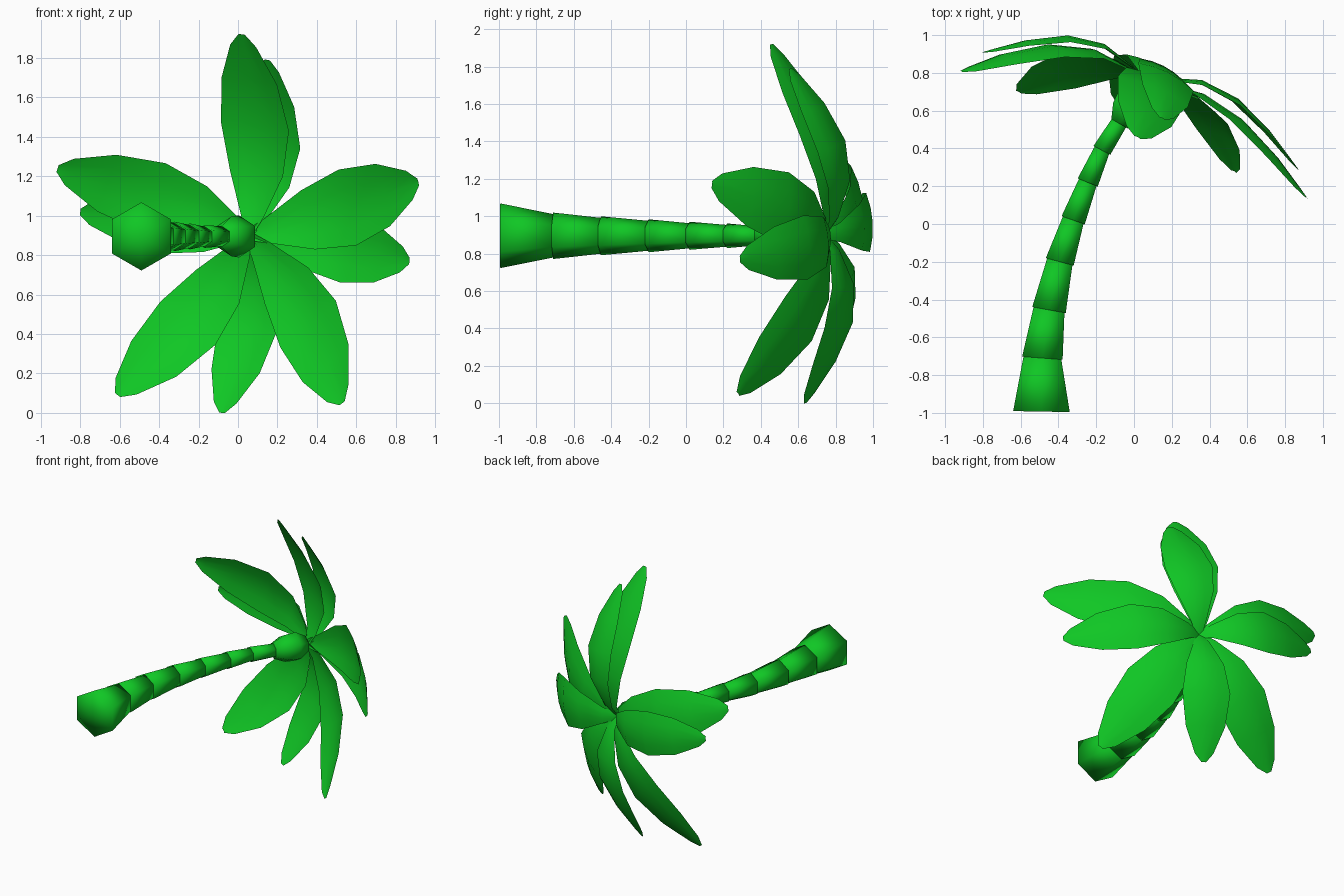
import bpy, bmesh, math
from mathutils import Vector

if "Cube" in bpy.data.objects:
    bpy.data.objects.remove(bpy.data.objects["Cube"])

green = bpy.data.materials.new("palm_green")
green.diffuse_color = (0.005, 0.57, 0.018, 1)
green.use_nodes = True
green.node_tree.nodes["Principled BSDF"].inputs["Base Color"].default_value = green.diffuse_color
UP = Vector((0, 0, 1))


def finish(name, bm):
    bmesh.ops.recalc_face_normals(bm, faces=bm.faces)
    for f in bm.faces:
        f.smooth = True
    me = bpy.data.meshes.new(name)
    bm.to_mesh(me)
    bm.free()
    me.materials.append(green)
    ob = bpy.data.objects.new(name, me)
    bpy.context.collection.objects.link(ob)
    return ob


def tube(name, rings):
    """Hexagonal tube through rings of (centre, direction, radius), capped."""
    bm = bmesh.new()
    loops = []
    for c, d, r in rings:
        side = d.cross(UP).normalized()
        loops.append([bm.verts.new(c + r * (math.cos(k * math.pi / 3) * UP
                      + math.sin(k * math.pi / 3) * side)) for k in range(6)])
    for a, b in zip(loops, loops[1:]):
        for k in range(6):
            bm.faces.new((a[k], a[(k + 1) % 6], b[(k + 1) % 6], b[k]))
    for lp, (c, d, r) in ((loops[0], rings[0]), (loops[-1], rings[-1])):
        tip = bm.verts.new(c)
        for k in range(6):
            bm.faces.new((lp[k], lp[(k + 1) % 6], tip))
    return finish(name, bm)


# trunk: separate tapered segments along a bent path (x, y, radius)
path = [(-.49, -.993, .173), (-.485, -.71, .124), (-.45, -.455, .104), (-.393, -.2, .088),
        (-.322, .02, .075), (-.245, .22, .066), (-.17, .39, .058), (-.07, .55, .058)]
pts = [Vector((x, y, .895)) for x, y, r in path]
dirs = []
for i in range(len(pts)):
    a, b = pts[max(i - 1, 0)], pts[min(i + 1, len(pts) - 1)]
    dirs.append((b - a).normalized())
for i in range(len(pts) - 1):
    tube(f"trunk_segment_{i + 1}", [(pts[i], dirs[i], path[i][2]),
                                    (pts[i + 1], dirs[i + 1], path[i + 1][2] - .008)])

# crown bulb at the end of the trunk
axis = Vector((.5, .87, 0)).normalized()
tube("crown_bulb", [(Vector((x, y, .895)), axis, r) for x, y, r in
                    [(-.075, .53, .06), (-.035, .60, .1), (.005, .67, .107), (.04, .74, .06)]])

# leaves: arched blades from the crown centre to each tip
CENTRE = Vector((.05, .745, .9))
OUT = Vector((.45, .89, 0)).normalized()
STATIONS = [(0, .05), (.08, .12), (.28, .285), (.51, .365), (.75, .3), (.94, .14), (1, .035)]


def leaf(name, tip, arch):
    chord = Vector(tip) - CENTRE
    length = chord.length
    side = chord.cross(OUT).normalized()
    normal = side.cross(chord).normalized()
    bm = bmesh.new()
    rows = []
    for t, w in STATIONS:
        mid = CENTRE + chord * t + normal * arch * math.sin(math.pi * t ** .78)
        row = []
        for u in (-1, -.5, 0, .5, 1):
            row.append(bm.verts.new(mid + side * u * w * length / 2
                                    - normal * u * u * w * .08 * length))
        rows.append(row)
    for a, b in zip(rows, rows[1:]):
        for k in range(4):
            bm.faces.new((a[k], a[k + 1], b[k + 1], b[k]))
    return finish(name, bm)


tips = [((.02, .46, 1.92), .15), ((.15, .56, 1.79), .18),      # upper pair
        ((.915, .14, 1.17), .15), ((.87, .29, .77), .18),      # right pair
        ((-.915, .81, 1.24), .175), ((-.8, .91, 1.02), .18),   # left pair
        ((-.61, .70, .09), .16), ((-.08, .64, .0), .175), ((.53, .28, .05), .15)]  # lower three
for i, (tip, arch) in enumerate(tips):
    leaf(f"leaf_{i + 1}", tip, arch)
